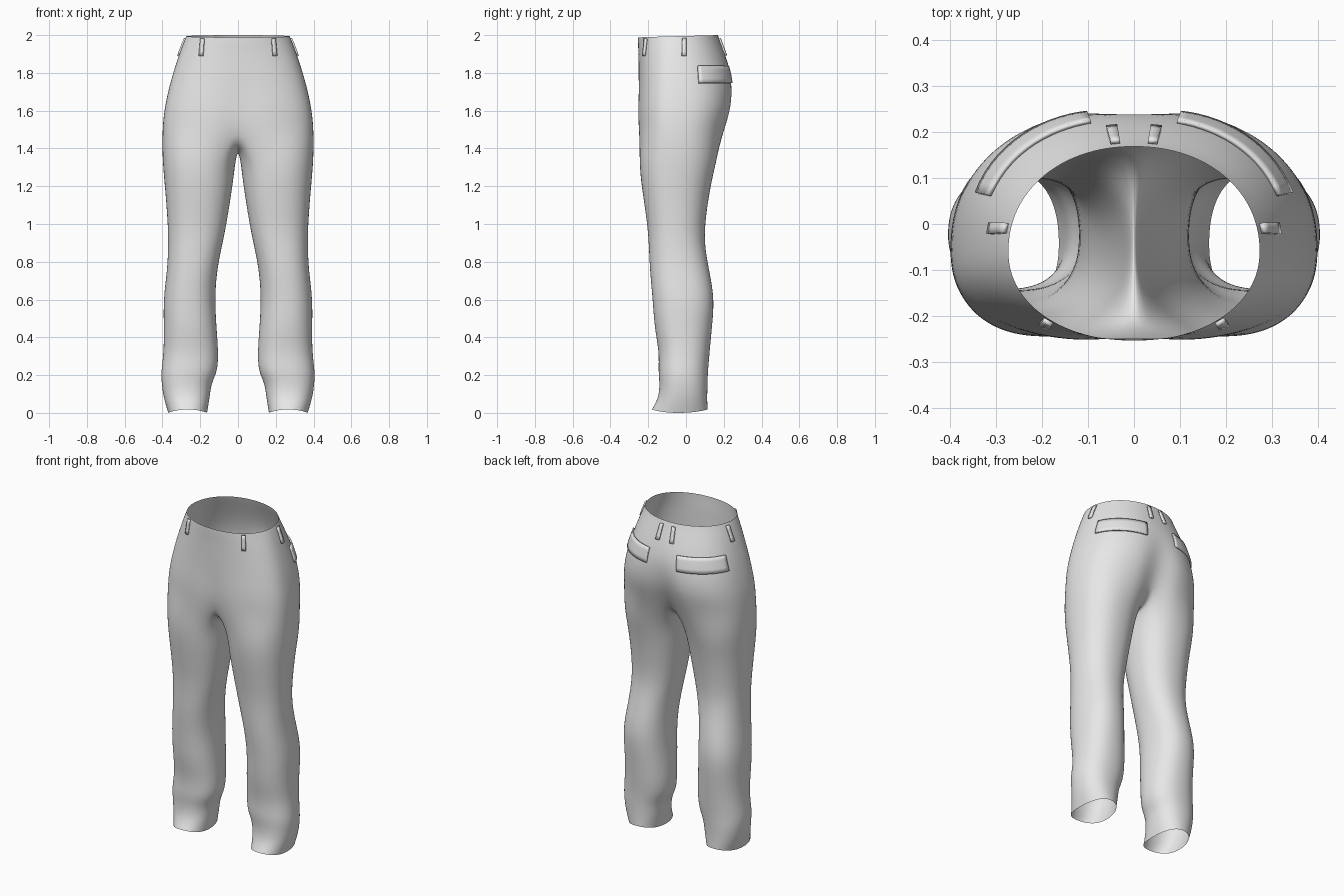
import bpy
import bmesh
from math import cos, sin, pi, radians, exp, copysign
from mathutils import Vector
from mathutils.bvhtree import BVHTree

cube = bpy.data.objects.get("Cube")
if cube:
    bpy.data.objects.remove(cube, do_unlink=True)

cloth = bpy.data.materials.new("light grey cloth")
cloth.use_nodes = True
cloth.diffuse_color = (0.8, 0.8, 0.8, 1)
cloth.node_tree.nodes["Principled BSDF"].inputs["Base Color"].default_value = cloth.diffuse_color

OUTER = 19          # points from front seam round the hip to the back seam
INNER = 7           # points along the crotch seam
WRAP = radians(130)  # share of a leg ring that continues the hip

# Hips: height, half width, front y, back y, squareness
HIPS = [
    (2.0, .275, -.255, .17, 2.1),
    (1.97, .288, -.255, .18, 2.1),
    (1.9, .312, -.252, .207, 2.2),
    (1.8, .345, -.252, .24, 2.3),
    (1.7, .372, -.255, .255, 2.4),
    (1.6, .392, -.26, .247, 2.5),
    (1.5, .402, -.258, .215, 2.5),
]
# Legs: height, inner x, outer x, front y, back y
LEGS = [
    (1.34, .012, .402, -.25, .165),
    (1.2, .028, .388, -.237, .13),
    (1.0, .06, .372, -.205, .1),
    (.88, .085, .37, -.197, .1),
    (.75, .112, .376, -.192, .125),
    (.6, .122, .397, -.177, .153),
    (.45, .113, .393, -.168, .138),
    (.32, .103, .394, -.142, .126),
    (.22, .107, .408, -.148, .117),
    (.16, .14, .406, -.14, .115),
    (.08, .15, .395, -.145, .113),
    (.01, .163, .37, -.182, .115),
]


def oval(angle, cx, half_width, cy, front, back, n):
    """Point on a squared oval whose front and back depths differ."""
    c, s = cos(angle), sin(angle)
    x = cx + half_width * copysign(abs(c) ** (2 / n), c)
    depth = back - cy if s > 0 else cy - front
    return x, cy + depth * copysign(abs(s) ** (2 / n), s)


def finish(bm, name, modifiers):
    mesh = bpy.data.meshes.new(name)
    bm.to_mesh(mesh)
    bm.free()
    mesh.materials.append(cloth)
    obj = bpy.data.objects.new(name, mesh)
    bpy.context.collection.objects.link(obj)
    for kind, settings in modifiers:
        mod = obj.modifiers.new(kind.title(), kind)
        for key, value in settings.items():
            setattr(mod, key, value)
    bpy.ops.object.select_all(action='DESELECT')
    obj.select_set(True)
    bpy.context.view_layer.objects.active = obj
    bpy.ops.object.shade_smooth_by_angle(angle=radians(50))
    return obj


def bridge(bm, upper, lower, closed=False):
    count = len(upper)
    for i in range(count if closed else count - 1):
        j = (i + 1) % count
        bm.faces.new((upper[i], lower[i], lower[j], upper[j]))


# Trousers: half the hips and one leg, mirrored
bm = bmesh.new()
row = None
for z, width, front, back, n in HIPS:
    cleft = .055 * min(max((1.8 - z) / .3, 0), 1)
    new = []
    for i in range(OUTER):
        a = pi * (i / (OUTER - 1) - .5)
        x, y = oval(a, 0, width, -.06, front, back, n)
        if i in (0, OUTER - 1):
            x = 0
        groove = exp(-(x / .07) ** 2)
        y -= copysign(cleft * groove * (1 if y > 0 else .4), y)
        dip = .012 * (1 - sin(a)) / 2 if z > 1.95 else 0
        new.append(bm.verts.new((x, y, z - dip)))
    if row:
        bridge(bm, row, new)
    row = new

# Crotch seam closes the last hip row into a leg ring
start, end = row[-1].co, row[0].co
for k in range(1, INNER + 1):
    t = k / (INNER + 1)
    p = start.lerp(end, t)
    row.append(bm.verts.new((0, p.y, p.z - .115 * sin(pi * t) ** .7)))

for z, inner, outer, front, back in LEGS:
    new = []
    for i in range(OUTER + INNER):
        if i < OUTER:
            a = WRAP * (2 * i / (OUTER - 1) - 1)
        else:
            a = WRAP + (2 * pi - 2 * WRAP) * (i - OUTER + 1) / (INNER + 1)
        x, y = oval(a, (inner + outer) / 2, (outer - inner) / 2,
                    (front + back) / 2 - .01, front, back, 2.25)
        lift = .018 * sin(a) ** 2 if z < .05 else 0
        new.append(bm.verts.new((x, y, z + lift - (.01 if z < .05 else 0))))
    bridge(bm, row, new, closed=True)
    row = new

MIRROR = ('MIRROR', {"merge_threshold": .0005})
trousers = finish(bm, "trousers", [
    MIRROR, ('SUBSURF', {"levels": 2, "render_levels": 2})])

bpy.context.view_layer.update()
surface = BVHTree.FromObject(trousers, bpy.context.evaluated_depsgraph_get())


def patch(name, a0, a1, z0, z1, columns, rows, thickness):
    """Strip of cloth laid on the trousers between two angles and heights."""
    bm = bmesh.new()
    above = None
    for r in range(rows + 1):
        z = z1 + (z0 - z1) * r / rows
        line = []
        for c in range(columns + 1):
            a = radians(a0 + (a1 - a0) * c / columns)
            way = Vector((cos(a), sin(a), 0))
            hit = surface.ray_cast(way + Vector((0, 0, z)), -way)[0]
            line.append(bm.verts.new(hit + way * .001))
        if above:
            bridge(bm, above, line)
        above = line
    return finish(bm, name, [
        ('SOLIDIFY', {"thickness": thickness, "offset": 1}), MIRROR])


# Back pocket flaps
patch("back_pocket_flaps", 11, 67, 1.745, 1.835, 14, 4, .009)

# Belt loops
for name, angle, half in (("front", -48.5, 2.2), ("side", -2, 2.2), ("back", 77, 3.2)):
    patch(name + "_belt_loops", angle - half, angle + half, 1.89, 1.98, 2, 4, .01)
